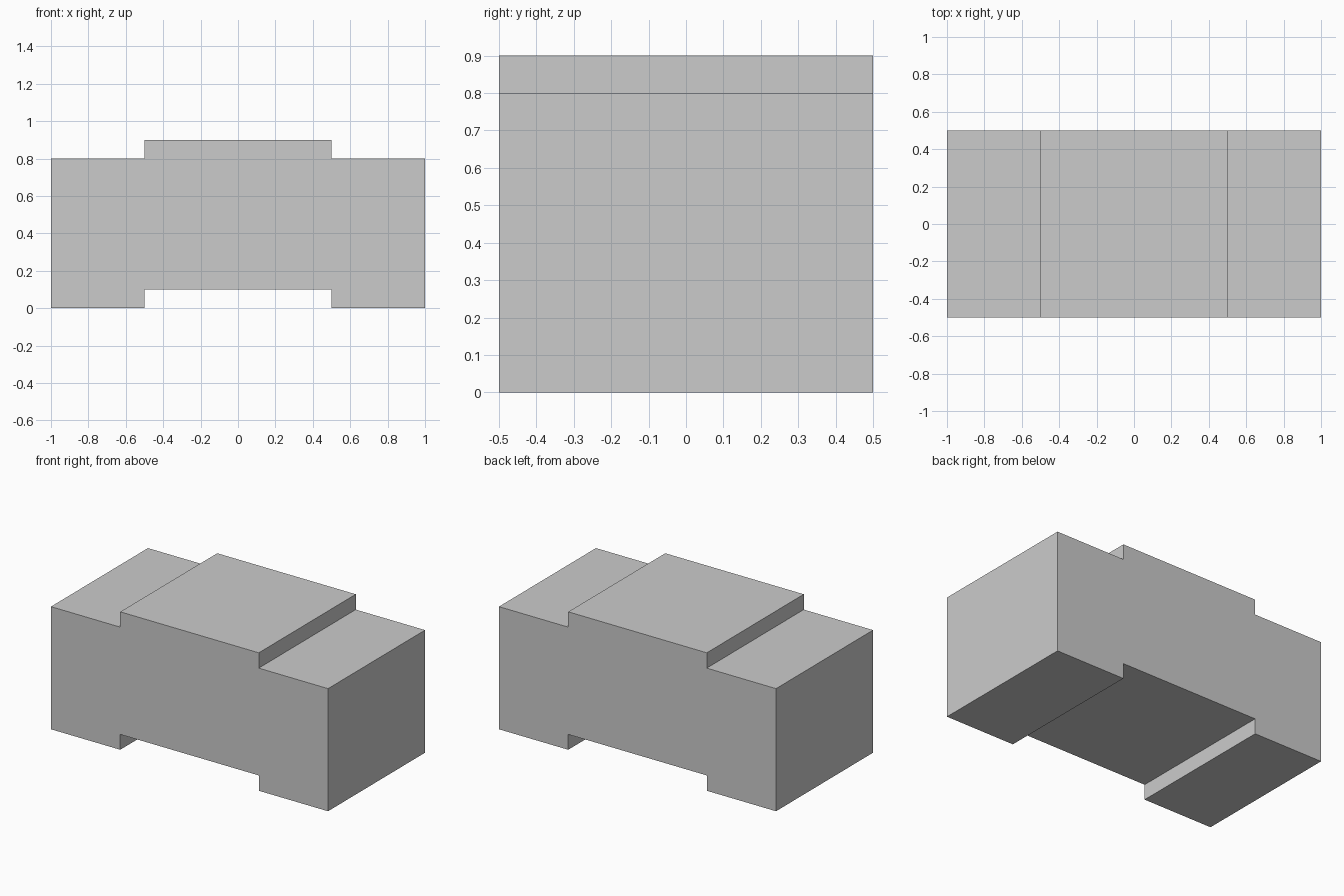
import bpy
import bmesh

if "Cube" in bpy.data.objects:
    bpy.data.objects.remove(bpy.data.objects["Cube"])

DEPTH = 1.0

# Right half of the front profile (x, z), bottom to top
half = [(0.5, 0.1), (0.5, 0.0), (1.0, 0.0), (1.0, 0.8), (0.5, 0.8), (0.5, 0.9)]
profile = half + [(-x, z) for x, z in reversed(half)]

# Stepped block: mirrored profile extruded from front to back
bm = bmesh.new()
front = bm.faces.new([bm.verts.new((x, -DEPTH / 2, z)) for x, z in profile])
extruded = bmesh.ops.extrude_face_region(bm, geom=[front], use_keep_orig=True)
back_verts = [g for g in extruded["geom"] if isinstance(g, bmesh.types.BMVert)]
bmesh.ops.translate(bm, verts=back_verts, vec=(0, DEPTH, 0))
bmesh.ops.recalc_face_normals(bm, faces=bm.faces)

mesh = bpy.data.meshes.new("stepped_block")
bm.to_mesh(mesh)
bm.free()
block = bpy.data.objects.new("stepped_block", mesh)
bpy.context.collection.objects.link(block)
